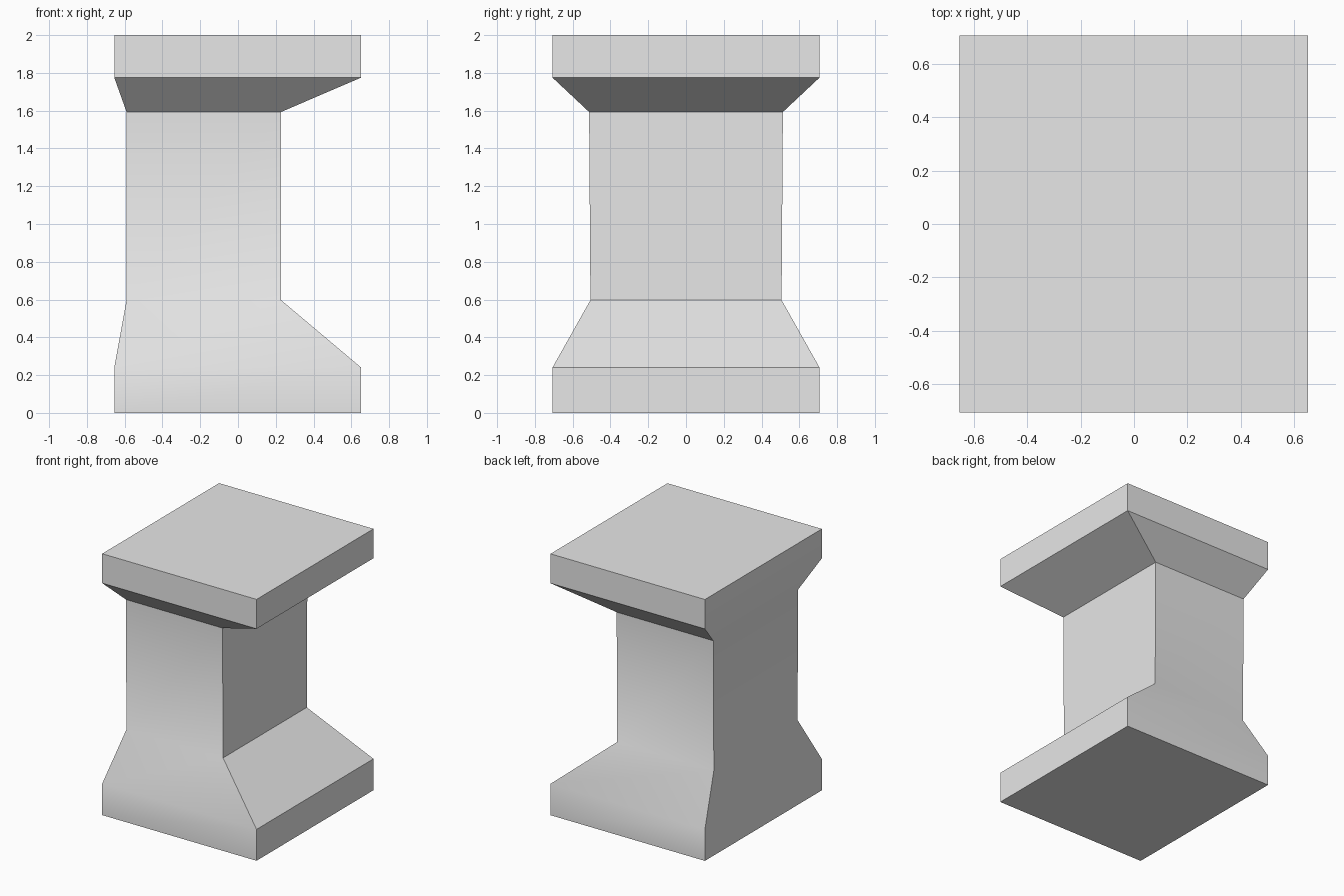
import bpy, bmesh, math

cube = bpy.data.objects.get("Cube")
if cube:
    bpy.data.objects.remove(cube, do_unlink=True)

# One plain grey material
grey = bpy.data.materials.new("plain_grey")
grey.use_nodes = True
grey.diffuse_color = (0.8, 0.8, 0.8, 1)
grey.node_tree.nodes["Principled BSDF"].inputs["Base Color"].default_value = (0.8, 0.8, 0.8, 1)

# Rectangular sections from bottom to top: height, right x, left x, half depth
sections = [
    (0.0, -0.655, 0.652, 0.707),     # base
    (0.24, -0.655, 0.652, 0.707),
    (0.597, -0.59, 0.228, 0.506),    # shaft
    (1.593, -0.59, 0.228, 0.513),
    (1.775, -0.655, 0.652, 0.707),   # cap
    (2.0, -0.655, 0.652, 0.707),
]

bm = bmesh.new()
rings = [[bm.verts.new(p) for p in ((x0, -d, z), (x1, -d, z), (x1, d, z), (x0, d, z))]
         for z, x0, x1, d in sections]

# Walls between neighbouring sections
for low, high in zip(rings, rings[1:]):
    for i in range(4):
        j = (i + 1) % 4
        bm.faces.new((low[i], low[j], high[j], high[i]))

# Underside and top
bm.faces.new(reversed(rings[0]))
bm.faces.new(rings[-1])
bm.normal_update()

mesh = bpy.data.meshes.new("pedestal")
bm.to_mesh(mesh)
bm.free()
mesh.materials.append(grey)
pedestal = bpy.data.objects.new("pedestal", mesh)
bpy.context.collection.objects.link(pedestal)

# Soft shading over the gentle lower flare, sharp elsewhere
for o in bpy.context.selected_objects:
    o.select_set(False)
pedestal.select_set(True)
bpy.context.view_layer.objects.active = pedestal
bpy.ops.object.shade_smooth_by_angle(angle=math.radians(33))
